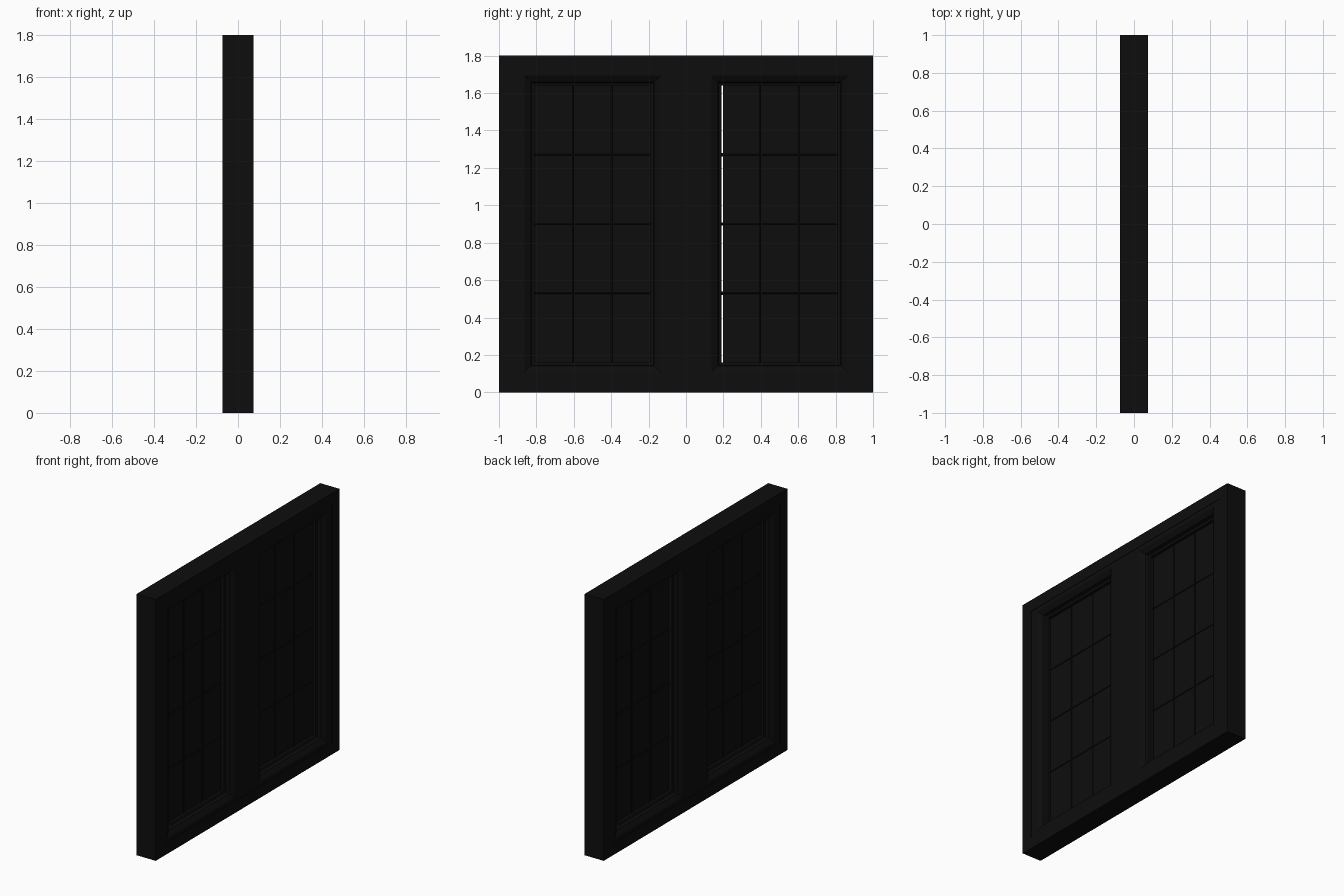
import bpy, bmesh
from mathutils import Vector

cube = bpy.data.objects.get("Cube")
if cube:
    bpy.data.objects.remove(cube, do_unlink=True)

black = bpy.data.materials.new("soft black")
black.use_nodes = True
colour = (0.0042, 0.0042, 0.0042, 1)
black.diffuse_color = colour
black.node_tree.nodes["Principled BSDF"].inputs["Base Color"].default_value = colour

HEIGHT, HALF = 1.8, 0.073
Y0, Y1, Z0, Z1 = 0.19, 0.81, 0.16, 1.64   # clear opening of one sash


def add_object(name, bm):
    bmesh.ops.recalc_face_normals(bm, faces=bm.faces)
    mesh = bpy.data.meshes.new(name)
    bm.to_mesh(mesh)
    bm.free()
    mesh.materials.append(black)
    obj = bpy.data.objects.new(name, mesh)
    bpy.context.collection.objects.link(obj)
    return obj


def box(name, low, high):
    bm = bmesh.new()
    bmesh.ops.create_cube(bm, size=1)
    low, high = Vector(low), Vector(high)
    for v in bm.verts:
        v.co = (low + high) / 2 + v.co * (high - low)
    return add_object(name, bm)


def bar(name, start, end, half_width):
    """Square bar turned on edge, so that it shows a ridge on each side."""
    bm = bmesh.new()
    start, end = Vector(start), Vector(end)
    across = (end - start).normalized().cross(Vector((1, 0, 0))) * half_width
    out = Vector((half_width, 0, 0))
    rings = [[bm.verts.new(p + d) for d in (across, out, -across, -out)]
             for p in (start, end)]
    for i in range(4):
        j = (i + 1) % 4
        bm.faces.new((rings[0][i], rings[0][j], rings[1][j], rings[1][i]))
    for ring in rings:
        bm.faces.new(ring)
    return add_object(name, bm)


# Frame: one quarter lofted through rectangles, then mirrored
def opening(x, grow):
    return (x, Y0 - grow, Y1 + grow, Z0 - grow, Z1 + grow)


rim = 0.08
steps = [
    (0, 0, 1, 0, HEIGHT),
    (HALF, 0, 1, 0, HEIGHT),
    (HALF, 0, 1 - rim, rim, HEIGHT - rim),
    (HALF - 0.003, 0, 1 - rim, rim, HEIGHT - rim),
    opening(HALF - 0.003, 0.053),
    opening(0.05, 0.02),
    opening(0.03, 0.015),
    opening(0.025, 0),
    opening(0, 0),
]
bm = bmesh.new()
rings = []
for x, ya, yb, za, zb in steps:
    rings.append([bm.verts.new((x, y, z))
                  for y, z in ((ya, za), (yb, za), (yb, zb), (ya, zb))])
for a, b in zip(rings, rings[1:]):
    for i in range(4):
        j = (i + 1) % 4
        quad = (a[i], a[j], b[j], b[i])
        if any(v.co.y > 0.001 for v in quad):
            bm.faces.new(quad)
frame = add_object("window_frame", bm)
mirror = frame.modifiers.new("mirror", 'MIRROR')
mirror.use_axis = (True, True, False)

# Glass, with a narrow gap beside the middle post on one sash
box("glass_front", (-0.005, -Y1 - 0.004, Z0 - 0.004), (0.005, -Y0 + 0.004, Z1 + 0.004))
box("glass_back", (-0.005, Y0 + 0.007, Z0 - 0.004), (0.005, Y1 + 0.004, Z1 + 0.004))

# Glazing bars: three panes across and four up in each sash
for side, label in ((-1, "front"), (1, "back")):
    for i in (1, 2):
        y = side * (Y0 + (Y1 - Y0) * i / 3)
        bar(f"upright_bar_{label}_{i}", (0, y, Z0), (0, y, Z1), 0.009)
    for i in (1, 2, 3):
        z = Z0 + (Z1 - Z0) * i / 4
        bar(f"cross_bar_{label}_{i}", (0, side * Y0, z), (0, side * Y1, z), 0.009)
